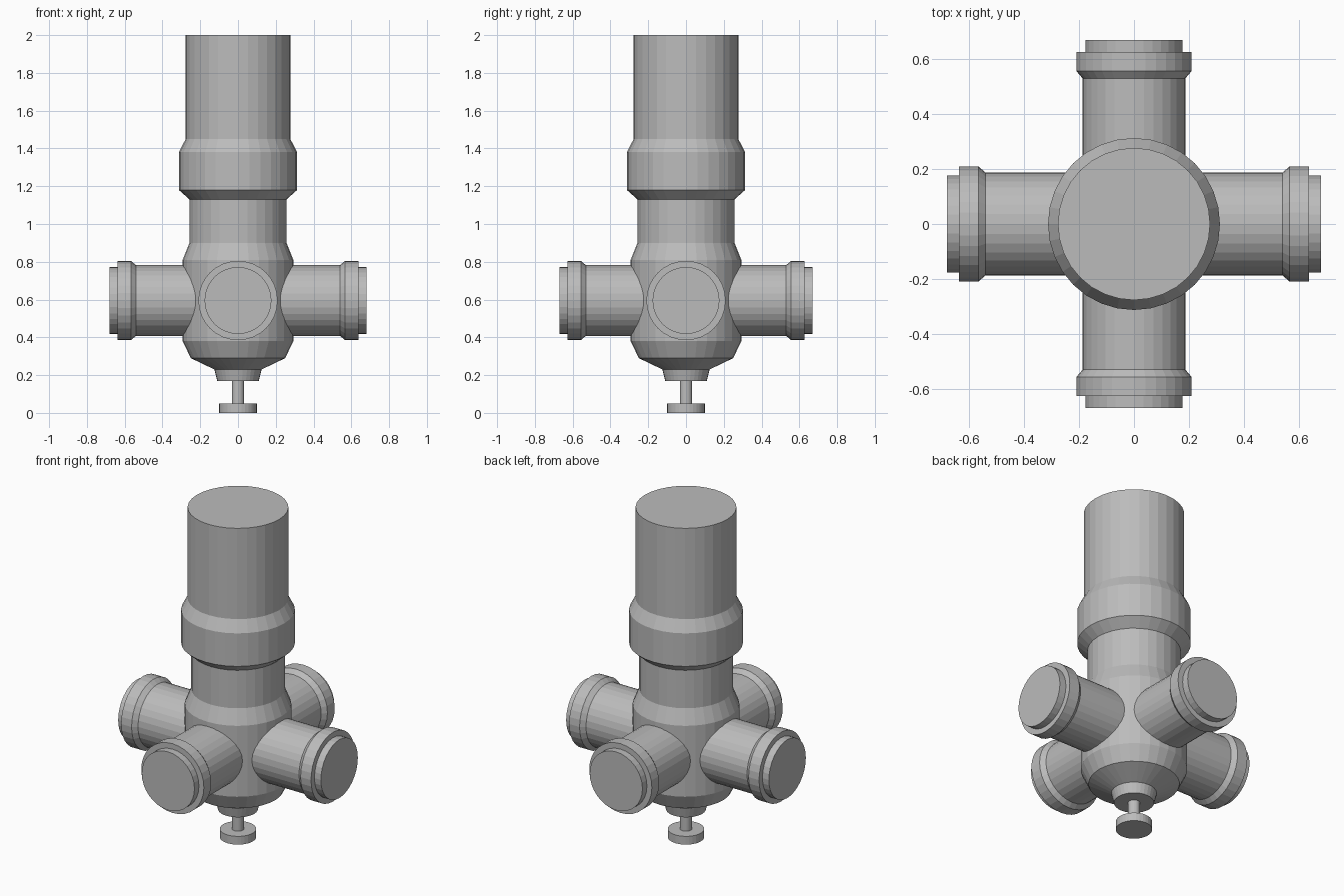
import bpy, bmesh, math
from mathutils import Matrix

if "Cube" in bpy.data.objects:
    bpy.data.objects.remove(bpy.data.objects["Cube"])

grey = bpy.data.materials.new("grey plastic")
grey.use_nodes = True
COLOUR = (0.5, 0.5, 0.5, 1)
grey.diffuse_color = COLOUR
grey.node_tree.nodes["Principled BSDF"].inputs["Base Color"].default_value = COLOUR

SIDES = 32


def lathe(name, profile, matrix=Matrix()):
    """Closed turned solid from (radius, height) pairs, capped at both ends."""
    bm = bmesh.new()
    rings = []
    for r, z in profile:
        angles = [math.tau * i / SIDES for i in range(SIDES)]
        rings.append([bm.verts.new((r * math.cos(a), r * math.sin(a), z)) for a in angles])
    for low, high in zip(rings, rings[1:]):
        for i in range(SIDES):
            j = (i + 1) % SIDES
            bm.faces.new((low[i], low[j], high[j], high[i]))
    bm.faces.new(rings[0][::-1])
    bm.faces.new(rings[-1])
    bmesh.ops.transform(bm, matrix=matrix, verts=bm.verts)
    mesh = bpy.data.meshes.new(name)
    bm.to_mesh(mesh)
    bm.free()
    mesh.materials.append(grey)
    obj = bpy.data.objects.new(name, mesh)
    bpy.context.collection.objects.link(obj)
    return obj


# Bottom knob, stem and collar
lathe("knob", [(0.1, 0), (0.1, 0.05)])
lathe("stem", [(0.033, 0.04), (0.033, 0.18)])
lathe("stem_collar", [(0.11, 0.17), (0.125, 0.23), (0.125, 0.25)])

# Central chamber, neck and flared socket
lathe("chamber", [(0.125, 0.23), (0.25, 0.29), (0.293, 0.38), (0.293, 0.81),
                  (0.257, 0.9), (0.257, 1.13), (0.313, 1.18), (0.313, 1.38),
                  (0.277, 1.45)])

# Tall upright pipe
lathe("upright_pipe", [(0.277, 1.44), (0.277, 2.0)])

# Four side branches, each with a flared socket and a plug
branches = {"left": (0, 0.68), "back": (90, 0.67), "right": (180, 0.68), "front": (270, 0.67)}
for side, (angle, reach) in branches.items():
    place = (Matrix.Translation((0, 0, 0.595))
             @ Matrix.Rotation(math.radians(angle), 4, "Z")
             @ Matrix.Rotation(math.radians(90), 4, "Y"))
    lathe(side + "_branch", [(0.187, 0.1), (0.187, reach - 0.14), (0.21, reach - 0.113),
                             (0.21, reach - 0.043)], place)
    lathe(side + "_plug", [(0.177, reach - 0.06), (0.177, reach)], place)
